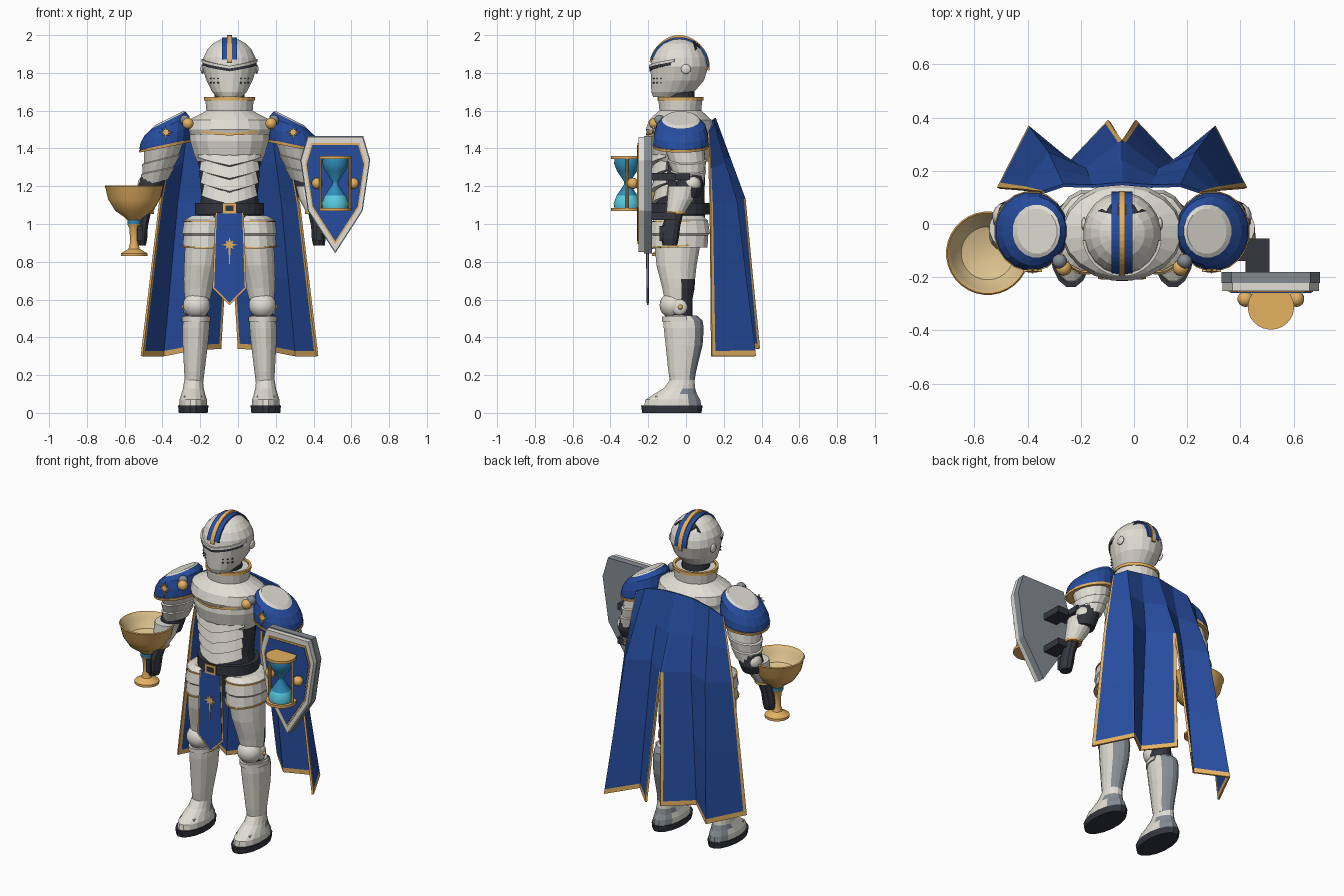
import bpy, bmesh
from math import sin, cos, pi, radians, sqrt, hypot
from mathutils import Vector, Matrix

if "Cube" in bpy.data.objects:
    bpy.data.objects.remove(bpy.data.objects["Cube"])

C = -0.045  # centre line of the body


def material(name, r, g, b):
    m = bpy.data.materials.new(name)
    m.use_nodes = True
    m.diffuse_color = (r, g, b, 1)
    m.node_tree.nodes["Principled BSDF"].inputs["Base Color"].default_value = (r, g, b, 1)
    return m


WHITE = material("white armour", .75, .73, .66)
BLUE = material("blue cloth", .02, .075, .35)
GOLD = material("gold", .78, .44, .12)
DARK = material("dark leather", .034, .037, .048)
STEEL = material("steel grey", .23, .26, .29)
CYAN = material("cyan glass", .03, .27, .5)
SAND = material("pale cyan sand", .1, .6, .75)
TAN = material("goblet inside", .74, .56, .28)


def finish(bm, name, mats, rule=None, mirror=False, smooth=False, x=C):
    bmesh.ops.recalc_face_normals(bm, faces=bm.faces)
    bm.normal_update()
    if rule:
        for f in bm.faces:
            f.material_index = rule(f.calc_center_median(), f.normal)
    me = bpy.data.meshes.new(name)
    bm.to_mesh(me)
    bm.free()
    for m in mats:
        me.materials.append(m)
    if smooth:
        me.shade_smooth()
        me.set_sharp_from_angle(angle=.6)
    ob = bpy.data.objects.new(name, me)
    ob.location.x = x
    bpy.context.scene.collection.objects.link(ob)
    if mirror:
        ob.modifiers.new("Mirror", 'MIRROR')
    return ob


def skin(name, rings, mats, rule=None, closed=False, **kw):
    """Join equal rings of points into a solid."""
    bm = bmesh.new()
    vs = [[bm.verts.new(p) for p in r] for r in rings]
    n = len(vs[0])
    pairs = list(zip(vs, vs[1:])) + ([(vs[-1], vs[0])] if closed else [])
    for a, b in pairs:
        for i in range(n):
            j = (i + 1) % n
            bm.faces.new((a[i], a[j], b[j], b[i]))
    if not closed:
        bm.faces.new(vs[0])
        bm.faces.new(vs[-1])
    return finish(bm, name, mats, rule, **kw)


def loft(name, rows, mats, rule=None, n=16, **kw):
    """Rows are (z, cx, cy, rx, ry[, tilt])."""
    rings = []
    for z, cx, cy, rx, ry, *t in rows:
        tilt = t[0] if t else 0
        ang = [2 * pi * (i + .5) / n for i in range(n)]
        rings.append([(cx + rx * cos(a), cy + ry * sin(a), z - tilt * rx * cos(a)) for a in ang])
    return skin(name, rings, mats, rule, **kw)


def band(name, mat, cx, cy, rx, ry, zf, h, t=.01, half=180, flare=0, n=24, **kw):
    """Curved strip around the front; half is its half angle."""
    rings = []
    full = half == 180
    for i in range(n if full else n + 1):
        d = -half + 2 * half * i / n
        a, z = radians(d), zf(abs(d) / 90)
        pt = lambda g, zz: (cx + (rx + g) * sin(a), cy - (ry + g) * cos(a), zz)
        rings.append([pt(-t, z), pt(flare + t / 2, z), pt(t / 2, z + h), pt(-t, z + h)])
    return skin(name, rings, [mat], closed=full, **kw)


def plate(name, pts, y0, y1, mat, matrix=None, **kw):
    rings = [[Vector((px, y, pz)) for px, pz in pts] for y in (y0, y1)]
    if matrix:
        rings = [[matrix @ p for p in r] for r in rings]
    return skin(name, rings, [mat], **kw)


def box(name, loc, size, mat, **kw):
    bm = bmesh.new()
    bmesh.ops.create_cube(bm, size=1, matrix=Matrix.Translation(loc) @ Matrix.Diagonal((*size, 1)))
    return finish(bm, name, [mat], **kw)


def ball(name, loc, r, mat, sx=1, **kw):
    bm = bmesh.new()
    m = Matrix.Translation(loc) @ Matrix.Diagonal((sx, 1, 1, 1))
    bmesh.ops.create_uvsphere(bm, u_segments=14, v_segments=10, radius=r, matrix=m)
    return finish(bm, name, [mat], smooth=True, **kw)


def star(r, tail, cx, cz):
    """Eight rays, the lowest one drawn out like a blade."""
    out = []
    for i in range(16):
        a = pi * i / 8
        k = r * .38 if i % 2 else (tail if i == 8 else r * (1 if i % 4 == 0 else .75))
        out.append((cx + k * sin(a), cz + k * cos(a)))
    return out


def both(half):
    return half + [(-x, z) for x, z in reversed(half) if x > 0]


# Helmet
HY, HZ = -.035, 1.835
dome = [(HZ + .15 * sin(a), 0, HY, .147 * cos(a), .155 * cos(a)) for a in [radians(d) for d in (0, 18, 36, 54, 70, 85)]]
loft("helmet", [(1.672, 0, -.09, .065, .085), (1.70, 0, -.07, .093, .115), (1.76, 0, -.045, .124, .142)] + dome, [WHITE], n=20)
band("visor_slit", DARK, 0, HY, .146, .156, lambda u: 1.808 + .04 * u, .015, .006, 72)
band("visor_brow", WHITE, 0, HY, .146, .157, lambda u: 1.823 + .04 * u, .014, .01, 80)
ball("visor_hinge", (.143, .0, 1.82), .026, WHITE, .4, mirror=True)
for row in range(2):
    for d in (28, 40, 52):
        a = radians(d)
        box("breath_hole", (.127 * sin(a), -.044 - .143 * cos(a), 1.748 + .022 * row), (.007, .007, .006), DARK, mirror=True)


def hoop(name, mat, inner, outer, peak, half_w, a0, a1):
    rings = []
    for i in range(21):
        a = radians(a0 + (a1 - a0) * i / 20)
        rings.append([(x, HY - (k + .003) * cos(a), HZ + k * sin(a)) for x, k in (
            (-half_w, inner), (half_w, inner), (half_w, outer + peak * sin(a) ** 6), (-half_w, outer + peak * sin(a) ** 6))])
    skin(name, rings, [mat])


hoop("helmet_stripe", BLUE, .135, .1535, 0, .04, 14, 180)
hoop("helmet_crest", GOLD, .14, .157, .008, .012, 8, 188)
# Dark wing-shaped inlay behind the crown
rings = []
for i in range(13):
    x = -.09 + .015 * i
    u = abs(x) / .09
    y0, y1 = .03 + .018 * u, .095 - .045 * u - .018 * (i % 4 == 2)
    ys = [y0 + (y1 - y0) * k / 3 for k in range(4)]
    zs = [HZ + .15 * sqrt(max(0, 1 - (x / .147) ** 2 - ((y - HY) / .155) ** 2)) for y in ys]
    rings.append([(x, y, z + .005) for y, z in zip(ys, zs)] + [(x, y, z - .004) for y, z in zip(ys[::-1], zs[::-1])])
skin("crown_inlay", rings, [DARK])

# Neck, collar and torso
loft("neck", [(1.6, 0, -.03, .08, .08), (1.72, 0, -.035, .08, .08)], [DARK])
loft("gorget", [(1.47, 0, -.03, .215, .175), (1.5, 0, -.03, .228, .185), (1.55, 0, -.03, .222, .168),
                (1.585, 0, -.03, .15, .13), (1.6, 0, -.03, .124, .112), (1.662, 0, -.03, .13, .118)], [WHITE], n=20)
band("gorget_rim", GOLD, 0, -.03, .129, .117, lambda u: 1.655, .018)
band("gorget_edge", GOLD, 0, -.03, .213, .178, lambda u: 1.468 + .03 * u, .012, half=75)
loft("undersuit", [(.9, 0, -.03, .15, .11), (1.05, 0, -.03, .17, .135), (1.15, 0, -.03, .152, .13),
                   (1.3, 0, -.025, .165, .13), (1.5, 0, -.02, .21, .13)], [DARK])
loft("breastplate", [(1.33, 0, -.025, .175, .15), (1.37, 0, -.025, .192, .167), (1.44, 0, -.025, .212, .182),
                     (1.5, 0, -.025, .212, .175), (1.56, 0, -.025, .18, .14)], [WHITE])
for i in range(4):
    band("belly_lame", WHITE, 0, -.03, .145 + .007 * i, .13 + .006 * i,
         lambda u: 1.105 + .068 * i + .065 * u, .062, .014, 62, .016, n=8)
band("belt", DARK, 0, -.03, .172, .15, lambda u: 1.05, .06, .02)
plate("buckle", both([(.038, 1.11), (.038, 1.055)]), -.2, -.21, GOLD)
plate("buckle_centre", both([(.022, 1.097), (.022, 1.068)]), -.205, -.214, DARK)

# Tabard
plate("tabard_trim", both([(.075, 1.06), (.09, .66), (0, .57)]), -.199, -.206, GOLD)
plate("tabard", both([(.067, 1.06), (.081, .664), (0, .582)]), -.196, -.209, BLUE)
plate("tabard_emblem", star(.042, .125, 0, .89), -.208, -.213, GOLD)

# Legs
loft("tasset", [(1.045, .115, -.03, .085, .12), (1.02, .13, -.03, .112, .148), (.95, .135, -.03, .118, .16),
                (.94, .135, -.03, .11, .15), (.875, .137, -.035, .113, .152)], [WHITE], mirror=True)
band("tasset_edge", GOLD, .137, -.035, .112, .151, lambda u: .868 + .012 * u, .008, half=110, mirror=True)
band("tasset_line", GOLD, .13, -.03, .112, .148, lambda u: 1.01, .007, half=110, mirror=True)
loft("thigh", [(.6, .17, -.04, .068, .075), (.66, .165, -.04, .078, .087), (.71, .16, -.045, .084, .095),
               (.78, .15, -.05, .092, .108), (.9, .137, -.045, .1, .125)], [WHITE, DARK],
     lambda c, n: int(n.y > .2 and c.z < .7), mirror=True)
loft("knee_joint", [(.49, .175, -.03, .058, .065), (.62, .17, -.03, .062, .065)], [DARK], mirror=True)
ball("knee_cap", (.174, -.07, .57), .07, WHITE, 1.05, mirror=True)
ball("knee_wing", (.23, -.035, .56), .042, WHITE, .4, mirror=True)
ball("knee_rivet", (.243, -.03, .56), .013, GOLD, mirror=True)
loft("shin", [(.16, .188, -.02, .05, .065), (.22, .186, -.02, .055, .075), (.36, .181, -.01, .068, .1),
              (.45, .178, -.012, .073, .108), (.49, .176, -.016, .07, .105), (.515, .176, -.025, .064, .085)],
     [WHITE, STEEL], lambda c, n: int(n.y > .3), mirror=True)
band("shin_band", WHITE, .176, -.015, .07, .104, lambda u: .485, .025, .014, 100, mirror=True)
loft("foot", [(.035, .192, -.07, .076, .155), (.07, .192, -.07, .074, .148), (.1, .192, -.055, .064, .115),
              (.13, .191, -.035, .056, .085), (.175, .19, -.02, .05, .066)], [WHITE, STEEL],
     lambda c, n: int(c.y > -.01 and c.z < .14 and n.y > .05), mirror=True)
for y, z, r in ((-.09, .118, .05), (-.14, .098, .056)):
    box("foot_lame", (.192, y, z - .02), (r * 1.7, .045, .025), WHITE, mirror=True)
loft("sole", [(0, .192, -.075, .078, .16), (.038, .192, -.075, .082, .166)], [DARK], mirror=True)

# Arms
loft("upper_arm", [(1.22, .395, .02, .07, .075, .2), (1.28, .38, .012, .09, .095, .2), (1.285, .378, .012, .083, .088, .2),
                   (1.34, .362, .005, .103, .105, .25), (1.345, .36, .005, .094, .098, .25),
                   (1.43, .345, -.015, .11, .112, .25)], [WHITE], mirror=True)
loft("elbow", [(1.14, .42, .005, .06, .062), (1.19, .418, .018, .07, .072), (1.26, .4, .02, .068, .074)], [DARK], mirror=True)
ball("elbow_plate", (.44, .03, 1.21), .05, WHITE, .95, mirror=True)
loft("forearm", [(1.06, .452, -.055, .046, .05), (1.13, .435, -.03, .066, .07), (1.2, .425, -.015, .074, .08)], [WHITE], mirror=True)
band("cuff_ring", GOLD, .453, -.055, .047, .051, lambda u: 1.054, .012, mirror=True, n=16)
loft("hand", [(.885, .474, -.085, .032, .038), (.92, .472, -.085, .038, .046), (.99, .466, -.078, .036, .048),
              (1.06, .454, -.058, .04, .044)], [DARK], n=10, mirror=True)
box("thumb", (.475, -.125, .95), (.028, .03, .08), DARK, mirror=True)
loft("pauldron", [(1.415, .342, -.027, .134, .146, .2), (1.43, .342, -.027, .136, .148, .22),
                  (1.47, .338, -.027, .135, .145, .3), (1.52, .33, -.027, .12, .13, .42),
                  (1.55, .322, -.027, .09, .1, .5), (1.56, .319, -.027, .075, .085, .5)],
     [BLUE, WHITE], lambda c, n: int(n.z > 0 and hypot((c.x - .32) * 1.1, c.y + .027) < .094), n=20, mirror=True)
loft("pauldron_edge", [(1.405, .342, -.027, .137, .149, .2), (1.42, .342, -.027, .14, .152, .21)], [GOLD], n=20, mirror=True)
lean = Matrix.Translation((.337, -.171, 1.485)) @ Matrix.Rotation(radians(-8), 4, 'X')
plate("pauldron_emblem", star(.036, .055, 0, 0), -.009, 0, GOLD, lean, mirror=True)
ball("cloak_clasp", (.22, -.165, 1.532), .03, GOLD, mirror=True)
ball("clasp_mount", (.235, -.14, 1.55), .028, STEEL, mirror=True)

# Cape: one half, folded, with trim columns and a slit low down the middle
top = [(.3, .118, 1.48), (.22, .145, 1.53), (.11, .142, 1.55), (0, .152, 1.56)]
mid = [(.37, .128, 1.1), (.275, .265, 1.12), (.135, .205, 1.13), (0, .31, 1.13)]
hem = [(.465, .135, .3), (.35, .365, .3), (.195, .235, .33), (.048, .388, .34)]


def trimmed(row):
    p = [Vector(q) for q in row]
    return [p[0], p[0].lerp(p[1], .08), p[1], p[2], p[2].lerp(p[3], .92), p[3]]


top, mid, hem = trimmed(top), trimmed(mid), trimmed(hem)
rows = [[a.lerp(b, t) for a, b in zip(top, mid)] for t in (0, .5)]
rows += [[a.lerp(b, t) for a, b in zip(mid, hem)] for t in (0, .5, .965, 1)]
bm = bmesh.new()
grid = [[bm.verts.new(p) for p in r] for r in rows]
for j in range(5):
    for i in range(5):
        f = bm.faces.new((grid[j][i], grid[j][i + 1], grid[j + 1][i + 1], grid[j + 1][i]))
        f.material_index = int(i == 0 or j == 4 or (i == 4 and j >= 2))
cape = finish(bm, "cape", [BLUE, GOLD], mirror=True)
cape.modifiers["Mirror"].use_clip = True
thick = cape.modifiers.new("Thickness", 'SOLIDIFY')
thick.thickness, thick.offset = .012, 0

# Goblet
cup = [(.83, .07), (.845, .07), (.868, .03), (.9, .022), (.975, .024), (.995, .034), (1.0, .036), (1.02, .036),
       (1.035, .05), (1.07, .1), (1.13, .138), (1.19, .152), (1.2, .157), (1.205, .152), (1.2, .146), (1.17, .137), (1.12, .1), (1.1, .04)]
loft("goblet", [(z, 0, -.11, r, r) for z, r in cup], [GOLD, TAN, CYAN],
     lambda c, n: 2 if 1 < c.z < 1.02 else int(n.z > .1 and 1.08 < c.z < 1.2), n=32, smooth=True, x=-.55)

# Shield with straps
SX = .515
outline = both([(.148, 1.465), (.185, 1.34), (.145, 1.07), (0, .845)])
inset = lambda k: [(x * k, 1.2 + (z - 1.2) * k) for x, z in outline]
plate("shield_back", outline, -.18, -.222, STEEL, x=SX)
plate("shield_rim", inset(.98), -.222, -.252, WHITE, x=SX)
plate("shield_trim", inset(.86), -.25, -.256, GOLD, x=SX)
plate("shield_field", inset(.82), -.25, -.259, BLUE, x=SX)
for z in (1.25, 1.04):
    box("arm_strap", (.465, -.12, z), (.09, .13, .04), DARK, x=0)
box("strap_wrap", (.41, -.06, 1.25), (.05, .16, .036), DARK, x=0)

# Hourglass on the shield
GY = -.312
for z in (1.07, 1.345):
    loft("hourglass_cap", [(z, 0, GY, .087, .085), (z + .016, 0, GY, .087, .085)], [GOLD], n=28, x=SX)
glass = [(1.086, .068), (1.11, .072), (1.15, .056), (1.21, .016), (1.225, .016), (1.28, .054), (1.32, .07), (1.345, .066)]
loft("hourglass_glass", [(z, 0, GY, r, r) for z, r in glass], [CYAN, SAND], lambda c, n: int(c.z < 1.16), n=20, smooth=True, x=SX)
for s in (-1, 1):
    loft("hourglass_post", [(1.08, s * .078, GY, .009, .009), (1.35, s * .078, GY, .009, .009)], [GOLD], n=8, x=SX)
    ball("shield_knob", (s * .096, -.282, 1.215), .03, GOLD, x=SX)
